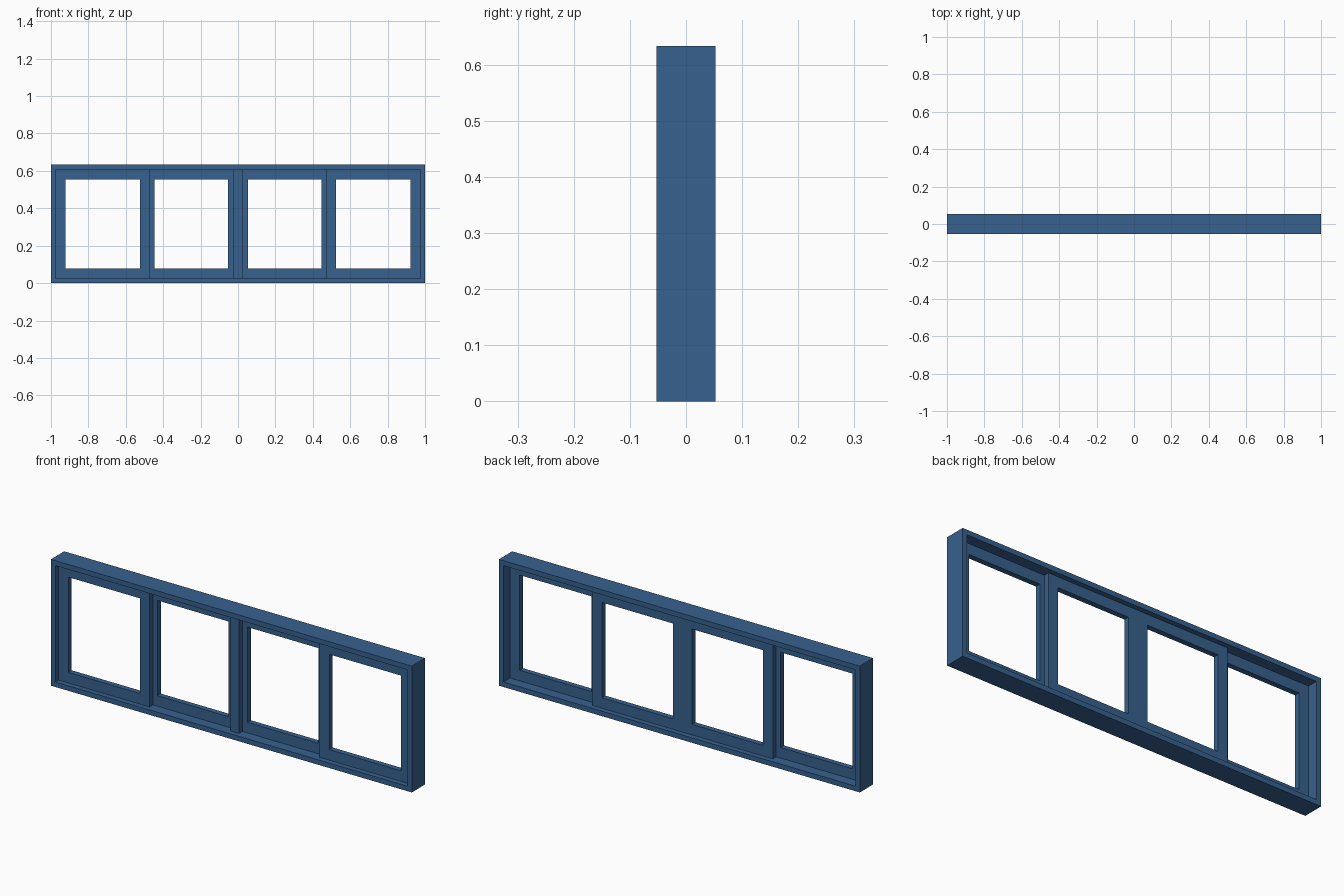
import bpy
import bmesh

cube = bpy.data.objects.get("Cube")
if cube:
    bpy.data.objects.remove(cube, do_unlink=True)

# Painted frame colour
blue = bpy.data.materials.new("frame_blue")
colour = (0.038, 0.12, 0.275, 1.0)
blue.diffuse_color = colour
blue.use_nodes = True
blue.node_tree.nodes["Principled BSDF"].inputs["Base Color"].default_value = colour

HEIGHT = 0.633    # overall height
DEPTH = 0.105     # overall depth
RIM = 0.025       # outer frame thickness
STILE = 0.053     # sash bar width
SASH = 0.027      # sash thickness


def finish(name, bm):
    bmesh.ops.recalc_face_normals(bm, faces=bm.faces)
    mesh = bpy.data.meshes.new(name)
    bm.to_mesh(mesh)
    bm.free()
    mesh.materials.append(blue)
    obj = bpy.data.objects.new(name, mesh)
    bpy.context.collection.objects.link(obj)
    return obj


def rect_frame(name, x0, x1, z0, z1, border, y0, y1):
    """Rectangular ring with an even border, extruded from y0 to y1."""
    bm = bmesh.new()

    def loop(inset, y):
        a, b, c, d = x0 + inset, x1 - inset, z0 + inset, z1 - inset
        return [bm.verts.new((x, y, z)) for x, z in ((a, c), (b, c), (b, d), (a, d))]

    loops = [loop(0, y0), loop(border, y0), loop(border, y1), loop(0, y1)]
    for k in range(4):
        p, q = loops[k], loops[(k + 1) % 4]
        for i in range(4):
            j = (i + 1) % 4
            bm.faces.new((p[i], p[j], q[j], q[i]))
    return finish(name, bm)


def box(name, x0, x1, y0, y1, z0, z1):
    bm = bmesh.new()
    bmesh.ops.create_cube(bm, size=1)
    for v in bm.verts:
        v.co = (x1 if v.co.x > 0 else x0,
                y1 if v.co.y > 0 else y0,
                z1 if v.co.z > 0 else z0)
    return finish(name, bm)


# Outer frame
rect_frame("outer_frame", -1, 1, 0, HEIGHT, RIM, -DEPTH / 2, DEPTH / 2)

# Outer sashes run in the front track, inner sashes in the rear track
z0, z1 = RIM, HEIGHT - RIM
for side, s in (("left", 1), ("right", -1)):
    for name, a, b, y0, y1 in (("outer_sash", 0.472, 1 - RIM, -SASH, 0),
                               ("inner_sash", 0, 0.5, 0, SASH)):
        xa, xb = sorted((s * a, s * b))
        rect_frame(f"{side}_{name}", xa, xb, z0, z1, STILE, y0, y1)

# Centre post covering the joint of the inner sashes
box("centre_post", -0.024, 0.024, -SASH, 0, z0, z1)
